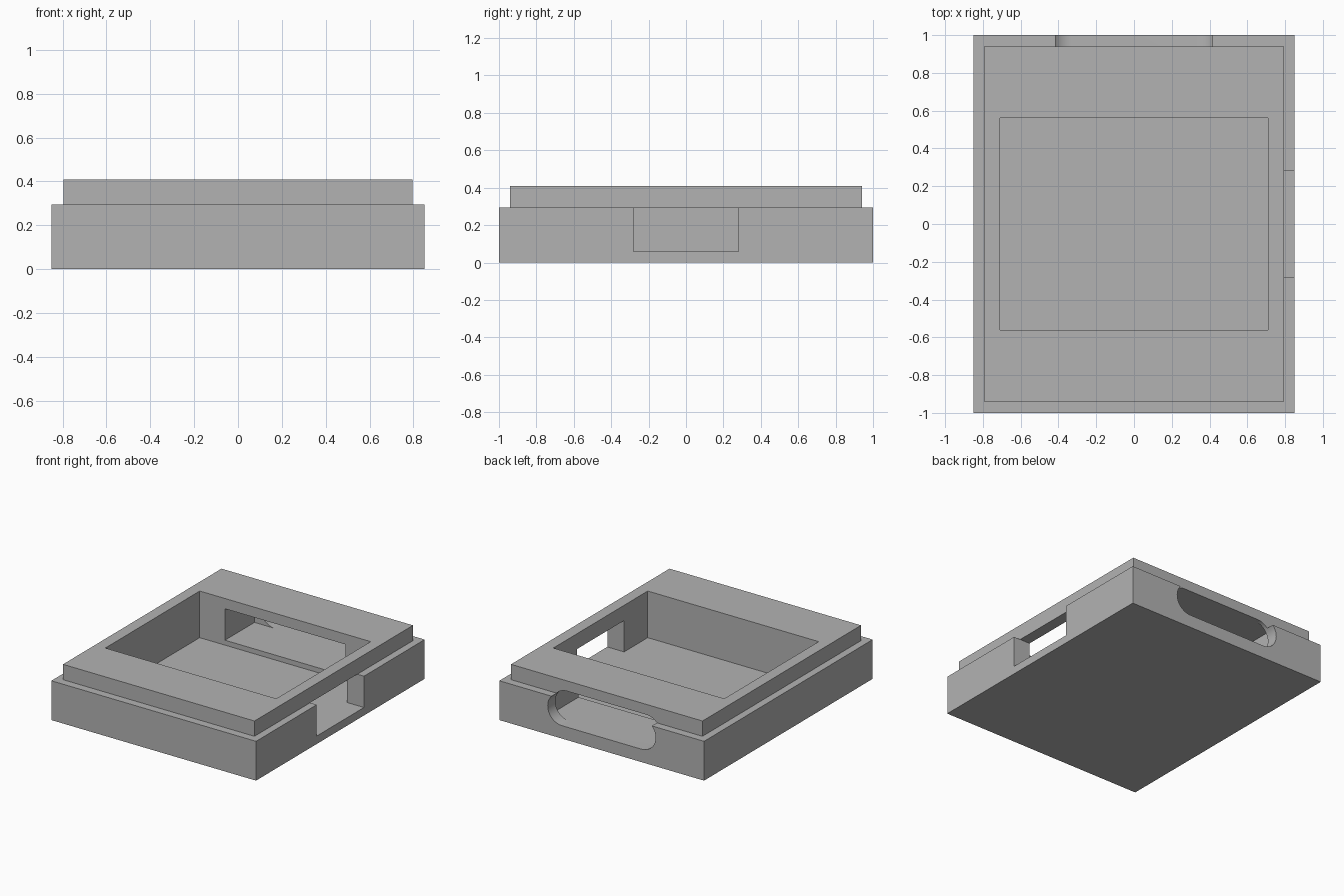
import bpy
import bmesh
from math import cos, sin, pi, radians

cube = bpy.data.objects.get("Cube")
if cube:
    bpy.data.objects.remove(cube, do_unlink=True)

grey = bpy.data.materials.new("plain grey")
grey.use_nodes = True
COLOUR = (0.45, 0.45, 0.45, 1)
grey.diffuse_color = COLOUR
grey.node_tree.nodes["Principled BSDF"].inputs["Base Color"].default_value = COLOUR


def prism(name, profile, y0, y1):
    """Extrude an x-z profile along y."""
    bm = bmesh.new()
    face = bm.faces.new([bm.verts.new((x, y0, z)) for x, z in profile])
    new = bmesh.ops.extrude_face_region(bm, geom=[face])["geom"]
    verts = [v for v in new if isinstance(v, bmesh.types.BMVert)]
    bmesh.ops.translate(bm, verts=verts, vec=(0, y1 - y0, 0))
    bmesh.ops.recalc_face_normals(bm, faces=bm.faces)
    mesh = bpy.data.meshes.new(name)
    bm.to_mesh(mesh)
    bm.free()
    mesh.materials.append(grey)
    obj = bpy.data.objects.new(name, mesh)
    bpy.context.collection.objects.link(obj)
    return obj


def box(name, x0, x1, y0, y1, z0, z1):
    return prism(name, [(x0, z0), (x1, z0), (x1, z1), (x0, z1)], y0, y1)


def combine(target, other, operation):
    mod = target.modifiers.new(operation.lower(), 'BOOLEAN')
    mod.operation = operation
    mod.solver = 'EXACT'
    mod.object = other
    bpy.context.view_layer.objects.active = target
    bpy.ops.object.modifier_apply(modifier=mod.name)
    bpy.data.objects.remove(other, do_unlink=True)


FLOOR, LEDGE, TOP = 0.06, 0.295, 0.41

# Base tray with a side notch open to the ledge
case = box("case", -0.85, 0.85, -1, 1, 0, LEDGE)
combine(case, box("side_notch", 0.6, 1, -0.28, 0.28, FLOOR, 0.6), 'DIFFERENCE')

# Inset raised rim
combine(case, box("raised_rim", -0.795, 0.795, -0.94, 0.94, LEDGE, TOP), 'UNION')

# Main open pocket
combine(case, box("pocket", -0.71, 0.71, -0.56, 0.56, FLOOR, 0.6), 'DIFFERENCE')

# Rectangular passage behind the pocket
SLOT_Z, SLOT_R, SLOT_X = 0.215, 0.118, 0.33
combine(case, box("passage", -0.5, 0.5, 0.4, 0.91,
                  SLOT_Z - SLOT_R, SLOT_Z + SLOT_R), 'DIFFERENCE')

# Round-ended slot through the back wall
STEPS = 24
outline = []
for side in (1, -1):
    for i in range(STEPS + 1):
        a = -pi / 2 + pi * i / STEPS
        outline.append((side * (SLOT_X + SLOT_R * cos(a)),
                        SLOT_Z + side * SLOT_R * sin(a)))
combine(case, prism("back_slot", outline, 0.85, 1.1), 'DIFFERENCE')

# Smooth slot ends, crisp edges elsewhere
bpy.ops.object.select_all(action='DESELECT')
case.select_set(True)
bpy.context.view_layer.objects.active = case
bpy.ops.object.shade_smooth_by_angle(angle=radians(30))
